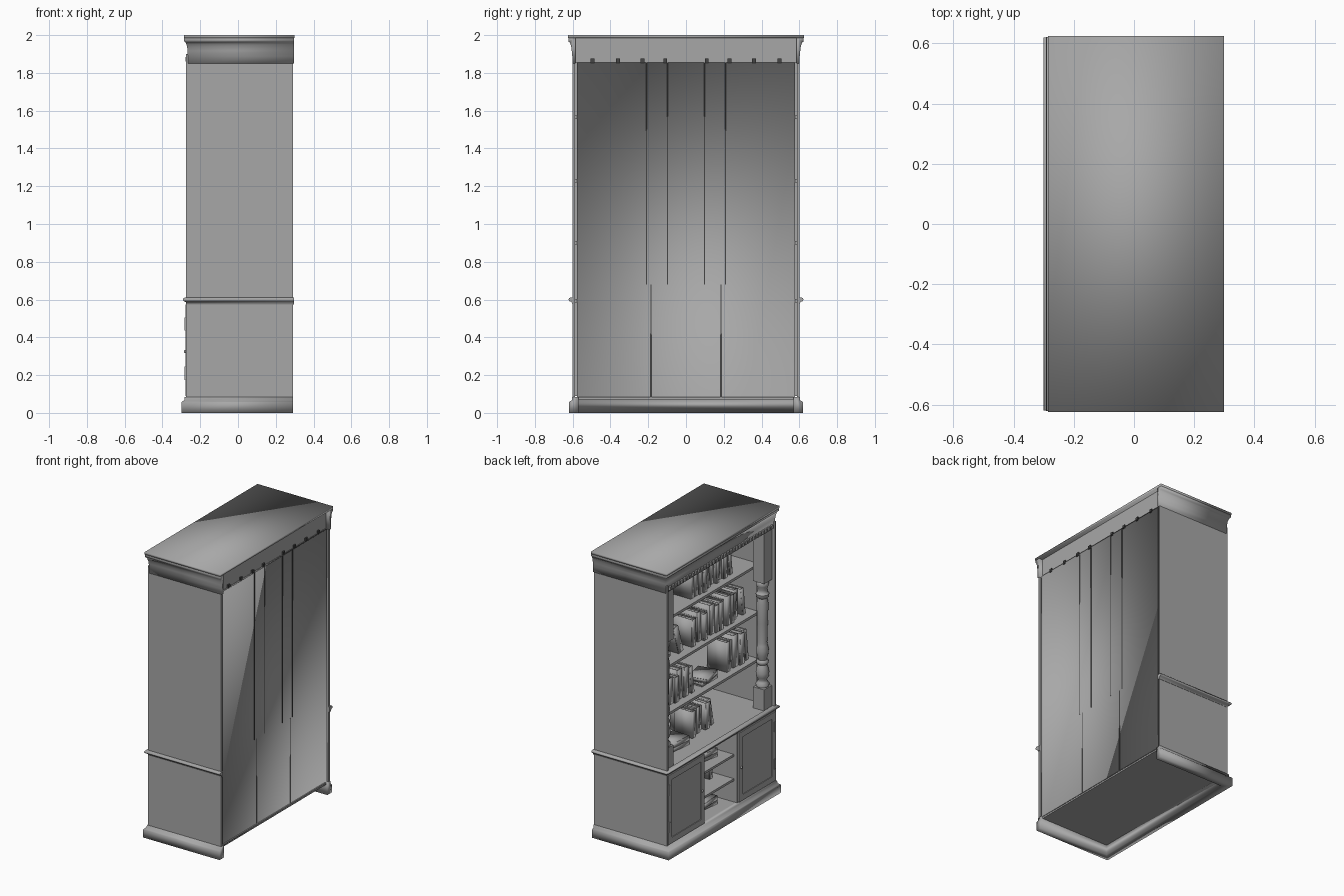
import bpy, bmesh, math, random
from mathutils import Matrix, Vector

if "Cube" in bpy.data.objects:
    bpy.data.objects.remove(bpy.data.objects["Cube"])

random.seed(4)


def grey(name, v):
    m = bpy.data.materials.new(name)
    m.diffuse_color = (v, v, v, 1)
    m.use_nodes = True
    m.node_tree.nodes["Principled BSDF"].inputs["Base Color"].default_value = m.diffuse_color
    return m


WOOD, SEAM = grey("wood", 0.39), grey("seam", 0.06)


def make(name, bm, angle=0, mat=WOOD, recalc=True):
    if recalc:
        bmesh.ops.recalc_face_normals(bm, faces=bm.faces)
    me = bpy.data.meshes.new(name)
    bm.to_mesh(me)
    bm.free()
    me.materials.append(mat)
    ob = bpy.data.objects.new(name, me)
    bpy.context.collection.objects.link(ob)
    if angle >= 180:
        me.shade_smooth()
    elif angle:
        bpy.context.view_layer.objects.active = ob
        bpy.ops.object.select_all(action='DESELECT')
        ob.select_set(True)
        bpy.ops.object.shade_smooth_by_angle(angle=math.radians(angle))
    return ob


def add_box(bm, x, y, z, mat=Matrix()):
    """Box from (min, max) ranges."""
    c = Vector((sum(x) / 2, sum(y) / 2, sum(z) / 2))
    s = (x[1] - x[0], y[1] - y[0], z[1] - z[0], 1)
    bmesh.ops.create_cube(bm, size=1, matrix=mat @ Matrix.Translation(c) @ Matrix.Diagonal(s))


def box(name, x, y, z, angle=0, mat=WOOD):
    bm = bmesh.new()
    add_box(bm, x, y, z)
    return make(name, bm, angle, mat)


def molding(name, profile, front, side, back, angle=35):
    """Sweep a closed (overhang, z) profile round left side, front and right side."""
    bm = bmesh.new()
    rings = []
    for px, py in ((0, 1), (1, 1), (1, -1), (0, -1)):
        rings.append([bm.verts.new((front - d if px else back, py * (side + d), z)) for d, z in profile])
    n = len(profile)
    for a, b in zip(rings, rings[1:]):
        for i in range(n):
            j = (i + 1) % n
            bm.faces.new((a[i], a[j], b[j], b[i]))
    bm.faces.new(rings[0])
    bm.faces.new(rings[-1])
    return make(name, bm, angle)


# Carcass sides and column backing
for s, side in ((1, "left"), (-1, "right")):
    box("side_panel_" + side, (-0.275, 0.29), sorted((s * 0.588, s * 0.6)), (0.05, 1.9))
    box("column_backing", (-0.165, -0.155), sorted((s * 0.555, s * 0.592)), (0.6, 1.88))

# Back: shallow smooth tray open to the rear, with a plain inner board
bm = bmesh.new()
add_box(bm, (0.274, 0.284), (-0.578, 0.578), (0.08, 1.855))
bm.normal_update()
bmesh.ops.delete(bm, geom=[f for f in bm.faces if f.normal.x > 0.9], context='FACES_ONLY')
bmesh.ops.reverse_faces(bm, faces=bm.faces)
make("back_panel", bm, 180, recalc=False)
box("inner_back", (0.266, 0.272), (-0.578, 0.578), (0.08, 1.855))

# Shelves and cabinet partitions
for z in (0.9, 1.23, 1.565):
    box("shelf", (-0.15, 0.2735), (-0.59, 0.59), (z - 0.009, z + 0.009))
box("counter_board", (-0.275, 0.2735), (-0.59, 0.59), (0.585, 0.603))
box("cabinet_floor", (-0.265, 0.282), (-0.59, 0.59), (0.07, 0.085))
for s in (1, -1):
    box("cabinet_divider", (-0.265, 0.2735), sorted((s * 0.185, s * 0.205)), (0.085, 0.585))
for z in (0.24, 0.41):
    box("cabinet_shelf", (-0.24, 0.2735), (-0.186, 0.186), (z - 0.008, z + 0.008))

# Back seams and pegs
for s in (1, -1):
    for y, z in ((0.21, (0.68, 1.855)), (0.098, (0.68, 1.855)), (0.185, (0.085, 0.68))):
        box("back_seam", (0.272, 0.276), (s * y - 0.003, s * y + 0.003), z, 0, SEAM)
    for y in (0.495, 0.36, 0.23, 0.11):
        box("back_peg", (0.26, 0.28), (s * y - 0.01, s * y + 0.01), (1.852, 1.875), 0, SEAM)

# Plinth, open at the back and hollow underneath
molding("plinth", [(-0.03, 0), (0.02, 0), (0.02, 0.055), (0.014, 0.062), (0.004, 0.066),
                   (0.003, 0.085), (-0.03, 0.085)], -0.28, 0.6, 0.292, 100)

# Counter edge molding
molding("counter_molding", [(-0.012, 0.575), (0.002, 0.575), (0.006, 0.587), (0.016, 0.591),
                            (0.022, 0.598), (0.02, 0.606), (0.012, 0.61), (-0.012, 0.61)],
        -0.27, 0.6, 0.297, 60)

# Cornice with cove, smooth-shaded top board and header
cove = [(0.004 + 0.017 * (1 - math.cos(t * math.pi / 10)), 1.895 + 0.07 * math.sin(t * math.pi / 10))
        for t in range(6)]
molding("cornice", [(-0.015, 1.85), (0.002, 1.85), (0.002, 1.89)] + cove +
        [(0.023, 1.97), (0.023, 1.992), (-0.015, 1.992)], -0.262, 0.6, 0.297, 95)
box("top_board", (-0.286, 0.299), (-0.624, 0.624), (1.984, 2.0), 180)
box("cornice_back", (0.258, 0.27), (-0.6, 0.6), (1.853, 1.99))
box("header", (-0.26, -0.24), (-0.59, 0.59), (1.85, 1.9))
bm = bmesh.new()
for i in range(36):
    y = -0.56 + i * 1.12 / 35
    add_box(bm, (-0.277, -0.258), (y - 0.009, y + 0.009), (1.86, 1.885))
make("dentils", bm)

# Turned columns with square blocks
turn = [(0.03, 0.75), (0.042, 0.755), (0.044, 0.77), (0.032, 0.785), (0.028, 0.8), (0.04, 0.82),
        (0.043, 0.85), (0.036, 0.885), (0.028, 0.905), (0.038, 0.915), (0.038, 0.93), (0.028, 0.94),
        (0.036, 0.97), (0.04, 1.01), (0.033, 1.04), (0.03, 1.06), (0.034, 1.2), (0.038, 1.33),
        (0.03, 1.37), (0.042, 1.38), (0.043, 1.4), (0.032, 1.41), (0.03, 1.43), (0.038, 1.455),
        (0.042, 1.475), (0.032, 1.49)]
N = 20
for s in (1, -1):
    cx, cy = -0.21, s * 0.545
    bm = bmesh.new()
    rings = [[bm.verts.new((cx + r * math.cos(2 * math.pi * k / N), cy + r * math.sin(2 * math.pi * k / N), z))
              for k in range(N)] for r, z in turn]
    for a, b in zip(rings, rings[1:]):
        for k in range(N):
            bm.faces.new((a[k], a[(k + 1) % N], b[(k + 1) % N], b[k]))
    make("turned_column", bm, 50)
    for z in ((0.603, 0.75), (1.49, 1.87)):
        box("column_block", (cx - 0.043, cx + 0.043), (cy - 0.043, cy + 0.043), z)
    box("capital_bracket", (-0.262, -0.16), sorted((s * 0.49, s * 0.59)), (1.86, 1.89))

# Framed doors, knobs and hinges
for s in (1, -1):
    bm = bmesh.new()
    y0, y1, z0, z1, w = 0.19, 0.592, 0.09, 0.573, 0.04
    for ya, yb, za, zb in ((y0, y0 + w, z0, z1), (y1 - w, y1, z0, z1),
                           (y0 + w, y1 - w, z0, z0 + w), (y0 + w, y1 - w, z1 - w, z1)):
        add_box(bm, (-0.278, -0.26), sorted((s * ya, s * yb)), (za, zb))
    add_box(bm, (-0.273, -0.264), sorted((s * (y0 + w), s * (y1 - w))), (z0 + w, z1 - w))
    make("door", bm)
    bm = bmesh.new()
    bmesh.ops.create_uvsphere(bm, u_segments=12, v_segments=8, radius=0.009,
                              matrix=Matrix.Translation((-0.277, s * 0.215, 0.325)))
    make("knob", bm, 180)
    for z in (0.21, 0.47):
        box("hinge", (-0.282, -0.272), sorted((s * 0.575, s * 0.59)), (z - 0.035, z + 0.035))


# Books: two covers, spine and page block
def book(x, y, z, t, h, d, lean=0.0, flat=False):
    m = Matrix.Translation((x, y, z))
    if flat:
        m = m @ Matrix.Rotation(lean, 4, 'Z') @ Matrix.Rotation(-math.pi / 2, 4, 'X') @ Matrix.Translation((0, -t / 2, 0))
    else:
        m = m @ Matrix.Translation((0, 0, abs(math.sin(lean)) * t / 2)) @ Matrix.Rotation(lean, 4, 'X')
    bm = bmesh.new()
    for s in (1, -1):
        add_box(bm, (0, d), sorted((s * t / 2, s * (t / 2 - 0.003))), (0, h), m)
    add_box(bm, (-0.003, 0.002), (-t / 2, t / 2), (0, h), m)
    add_box(bm, (0, d - 0.006), (-t / 2 + 0.003, t / 2 - 0.003), (0.005, h - 0.005), m)
    make("book", bm, 180)


def row(y, end, z, h, x=-0.1, lean=0.12):
    """Upright books from y down to end, the last one leaning on the rest."""
    while y > end:
        t = random.uniform(0.03, 0.05)
        book(x + random.uniform(-0.02, 0.02), y - t / 2, z, t, h * random.uniform(0.85, 1.05),
             random.uniform(0.13, 0.18), random.choice((0, 0, 0.04)))
        y -= t + 0.004
    book(x, y - 0.045, z, 0.03, h * 0.95, 0.16, -abs(lean))


row(0.1, -0.06, 0.604, 0.2, lean=0.2)
row(0.32, 0.12, 0.91, 0.2)
row(-0.3, -0.46, 0.91, 0.23)
row(0.1, -0.44, 1.24, 0.2)
book(-0.1, 0.2, 1.24, 0.05, 0.2, 0.17, -0.3)
row(0.1, -0.06, 1.575, 0.2)
row(-0.14, -0.28, 1.575, 0.18)
# Stacked flat books
for x, y, z, n in ((-0.15, 0.18, 0.604, 2), (-0.1, -0.2, 0.91, 2), (-0.17, -0.1, 0.085, 2), (-0.17, -0.1, 0.418, 2)):
    for i in range(n):
        book(x, y, z + i * 0.03 + 0.001, 0.03, 0.17, 0.13, random.uniform(-0.3, 0.3), True)
# Single upright book on the middle cabinet shelf
book(-0.12, -0.1, 0.248, 0.03, 0.12, 0.12)
